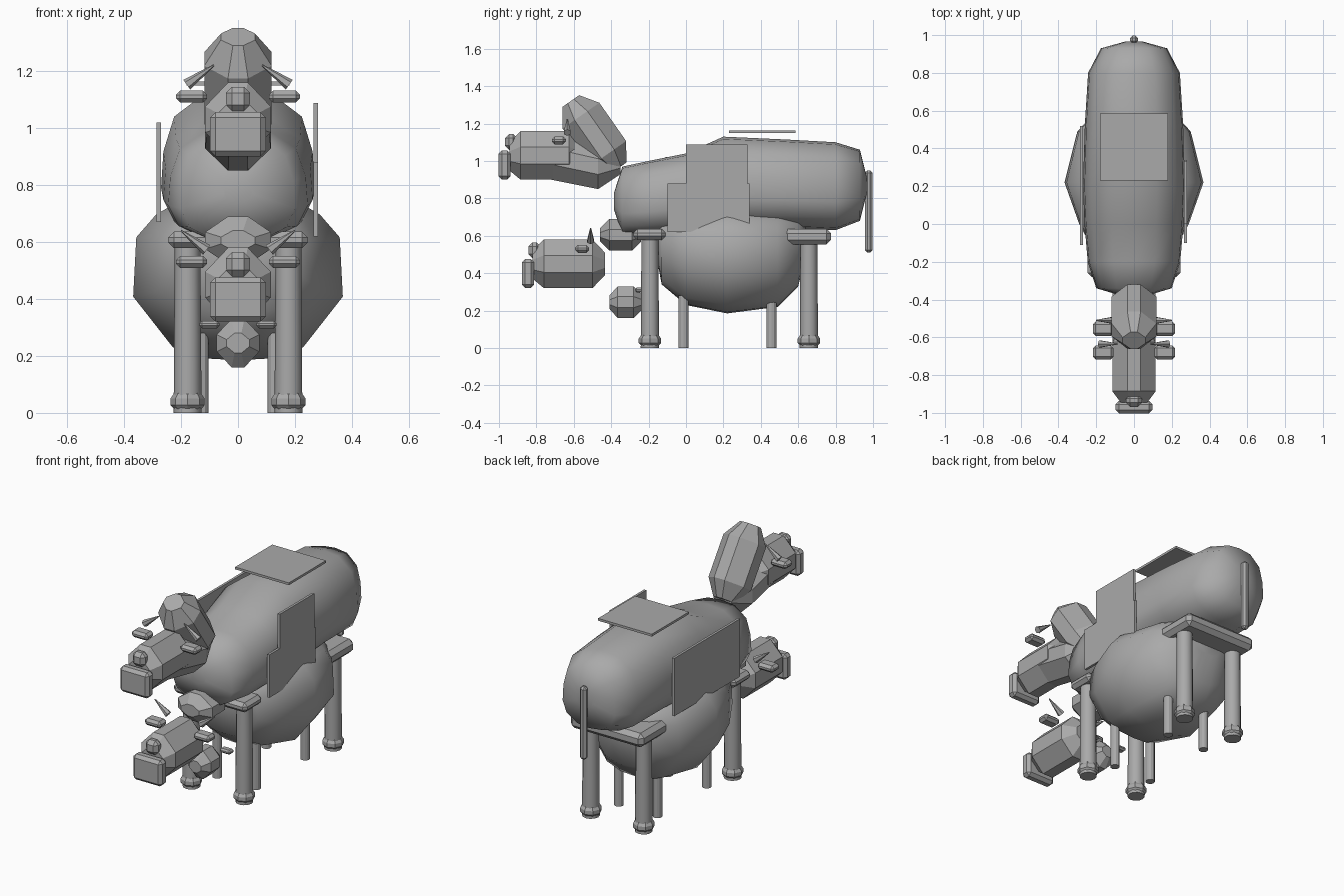
import bpy, bmesh
from math import radians, cos, sin, tau
from mathutils import Vector

if "Cube" in bpy.data.objects:
    bpy.data.objects.remove(bpy.data.objects["Cube"])

grey = bpy.data.materials.new("plain_grey")
grey.use_nodes = True
tone = (0.4, 0.4, 0.4, 1)
grey.diffuse_color = tone
grey.node_tree.nodes["Principled BSDF"].inputs["Base Color"].default_value = tone


def finish(name, bm, smooth=False):
    bmesh.ops.recalc_face_normals(bm, faces=bm.faces)
    mesh = bpy.data.meshes.new(name)
    bm.to_mesh(mesh)
    bm.free()
    mesh.materials.append(grey)
    for p in mesh.polygons:
        p.use_smooth = smooth
    ob = bpy.data.objects.new(name, mesh)
    bpy.context.collection.objects.link(ob)
    return ob


def loft(name, rings, half, smooth=False, loc=(0, 0, 0), tilt=0):
    """Skin rings (y, low z, high z, half width) using a mirrored half section."""
    section = half + [(-x, z) for x, z in reversed(half) if x > 0]
    bm = bmesh.new()
    loops = []
    for y, low, high, w in rings:
        mid, h = (low + high) / 2, (high - low) / 2
        loops.append([bm.verts.new((x * w, y, mid + z * h)) for x, z in section])
    n = len(section)
    for a, b in zip(loops, loops[1:]):
        for i in range(n):
            bm.faces.new((a[i], a[(i + 1) % n], b[(i + 1) % n], b[i]))
    bm.faces.new(loops[0])
    bm.faces.new(loops[-1])
    ob = finish(name, bm, smooth)
    ob.location = loc
    ob.rotation_euler.x = radians(tilt)
    return ob


def box(name, loc, size, bevel=0.0):
    bm = bmesh.new()
    bmesh.ops.create_cube(bm, size=1)
    for v in bm.verts:
        v.co = Vector(v.co[i] * size[i] for i in range(3))
    if bevel:
        bmesh.ops.bevel(bm, geom=bm.edges[:], offset=bevel, segments=1, affect='EDGES')
    ob = finish(name, bm)
    ob.location = loc
    return ob


def rod(name, a, b, r1, r2, sides=12):
    a, b = Vector(a), Vector(b)
    bm = bmesh.new()
    bmesh.ops.create_cone(bm, cap_ends=True, segments=sides, radius1=r1, radius2=r2,
                          depth=(b - a).length)
    ob = finish(name, bm)
    ob.location = (a + b) / 2
    ob.rotation_euler = (b - a).to_track_quat('Z', 'Y').to_euler()
    return ob


octagon = [(0.3, 1), (1, 0.35), (1, -0.35), (0.3, -1)]
barrel = [(0, 1), (0.45, 0.95), (0.83, 0.64), (0.97, 0.15), (1, -0.36), (0.85, -0.72),
          (0.45, -0.95), (0, -1)]
pouch = [(0, 1), (0.5, 0.92), (0.78, 0.72), (0.97, 0.45), (1, -0.25), (0.62, -0.85),
         (0.3, -0.98), (0, -1)]

# Long upper body and hanging belly
loft("upper_body", [(-0.385, 0.74, 0.83, 0.05), (-0.34, 0.6, 0.97, 0.2),
                    (-0.2, 0.6, 1.0, 0.245), (0, 0.61, 1.04, 0.262),
                    (0.2, 0.63, 1.13, 0.27), (0.53, 0.64, 1.115, 0.26),
                    (0.8, 0.63, 1.1, 0.243), (0.93, 0.68, 1.06, 0.175),
                    (0.965, 0.82, 0.92, 0.05)], barrel, True)
loft("belly", [(-0.16, 0.5, 0.66, 0.12), (-0.13, 0.34, 0.72, 0.22), (0, 0.23, 0.75, 0.29),
               (0.22, 0.185, 0.78, 0.368), (0.49, 0.22, 0.75, 0.3),
               (0.6, 0.33, 0.72, 0.2), (0.64, 0.5, 0.66, 0.12)], pouch, True)

# Cross slabs above the legs
box("front_slab", (0, -0.195, 0.607), (0.49, 0.17, 0.058), 0.02)
box("rear_slab", (0, 0.62, 0.595), (0.49, 0.31, 0.085), 0.025)

# Legs, cuffs and thin udder posts
for side, s in (("left", 1), ("right", -1)):
    for end, y in (("front", -0.193), ("rear", 0.657)):
        x = s * 0.177
        leg = rod(f"{end}_{side}_leg", (x, y, 0), (x, y, 0.6), 0.049, 0.045)
        for p in leg.data.polygons:
            p.use_smooth = len(p.vertices) == 4
        bm = bmesh.new()
        rows = []
        for r, z in ((0.04, 0.005), (0.06, 0.027), (0.06, 0.05), (0.04, 0.08)):
            rows.append([bm.verts.new((x + r * cos(tau * i / 8), y + r * sin(tau * i / 8), z))
                         for i in range(8)])
        for a, b in zip(rows, rows[1:]):
            for i in range(8):
                bm.faces.new((a[i], a[(i + 1) % 8], b[(i + 1) % 8], b[i]))
        finish(f"{end}_{side}_hoof_cuff", bm)
    for end, y, top in (("front", -0.013, 0.28), ("rear", 0.457, 0.32)):
        rod(f"{end}_{side}_post", (s * 0.13, y, 0), (s * 0.13, y, top), 0.027, 0.027)


# Head with muzzle, nose, ears and horns
def head(label, y, z, base, tip):
    loft(label + "_head", [(-0.82, 0.37, 0.52, 0.07), (-0.76, 0.32, 0.58, 0.115),
                           (-0.5, 0.32, 0.58, 0.115), (-0.433, 0.39, 0.51, 0.06)],
         octagon, loc=(0, y, z))
    box(label + "_muzzle", (0, y - 0.845, z + 0.398), (0.195, 0.066, 0.155), 0.018)
    box(label + "_nose", (0, y - 0.81, z + 0.522), (0.085, 0.065, 0.085), 0.022)
    for side, s in (("left", 1), ("right", -1)):
        box(f"{label}_{side}_ear", (s * 0.163, y - 0.555, z + 0.53), (0.11, 0.075, 0.042), 0.015)
        rod(f"{label}_{side}_horn", (s * base, y - 0.51, z + 0.572),
            (s * tip, y - 0.51, z + 0.64), 0.021, 0.003, 6)


head("lower", 0, 0, 0.11, 0.2)
head("upper", -0.125, 0.58, 0.18, 0.085)

# Neck pieces behind the upper head
loft("upper_neck", [(-0.72, 0.9, 1.15, 0.11), (-0.47, 0.85, 1.09, 0.115),
                    (-0.35, 0.93, 1.03, 0.06)], octagon)
loft("upper_crest", [(-0.22, -0.055, 0.055, 0.06), (-0.125, -0.12, 0.12, 0.118),
                     (0.125, -0.12, 0.12, 0.118), (0.22, -0.055, 0.055, 0.06)],
     octagon, loc=(0, -0.49, 1.14), tilt=-55)

# Small blocks tucked behind the lower head
loft("lower_neck", [(-0.46, 0.57, 0.64, 0.06), (-0.41, 0.52, 0.69, 0.115),
                    (-0.29, 0.52, 0.69, 0.115), (-0.24, 0.57, 0.64, 0.06)], octagon)
loft("small_head", [(-0.41, 0.21, 0.28, 0.04), (-0.365, 0.16, 0.33, 0.075),
                    (-0.28, 0.16, 0.33, 0.075), (-0.23, 0.21, 0.28, 0.04)], octagon)
for side, s in (("left", 1), ("right", -1)):
    box(f"small_{side}_ear", (s * 0.1, -0.25, 0.31), (0.07, 0.045, 0.026), 0.009)

# Flat panels on the back and flanks
box("back_panel", (0, 0.407, 1.156), (0.36, 0.355, 0.014))
box("right_flank_panel", (-0.278, 0.205, 0.845), (0.015, 0.63, 0.35))
box("left_flank_panel_tall", (0.273, 0.165, 0.855), (0.015, 0.33, 0.465))
box("left_flank_panel_low", (0.273, 0.12, 0.75), (0.0148, 0.44, 0.26))

# Tail
box("tail", (0, 0.977, 0.73), (0.042, 0.04, 0.44), 0.013)
